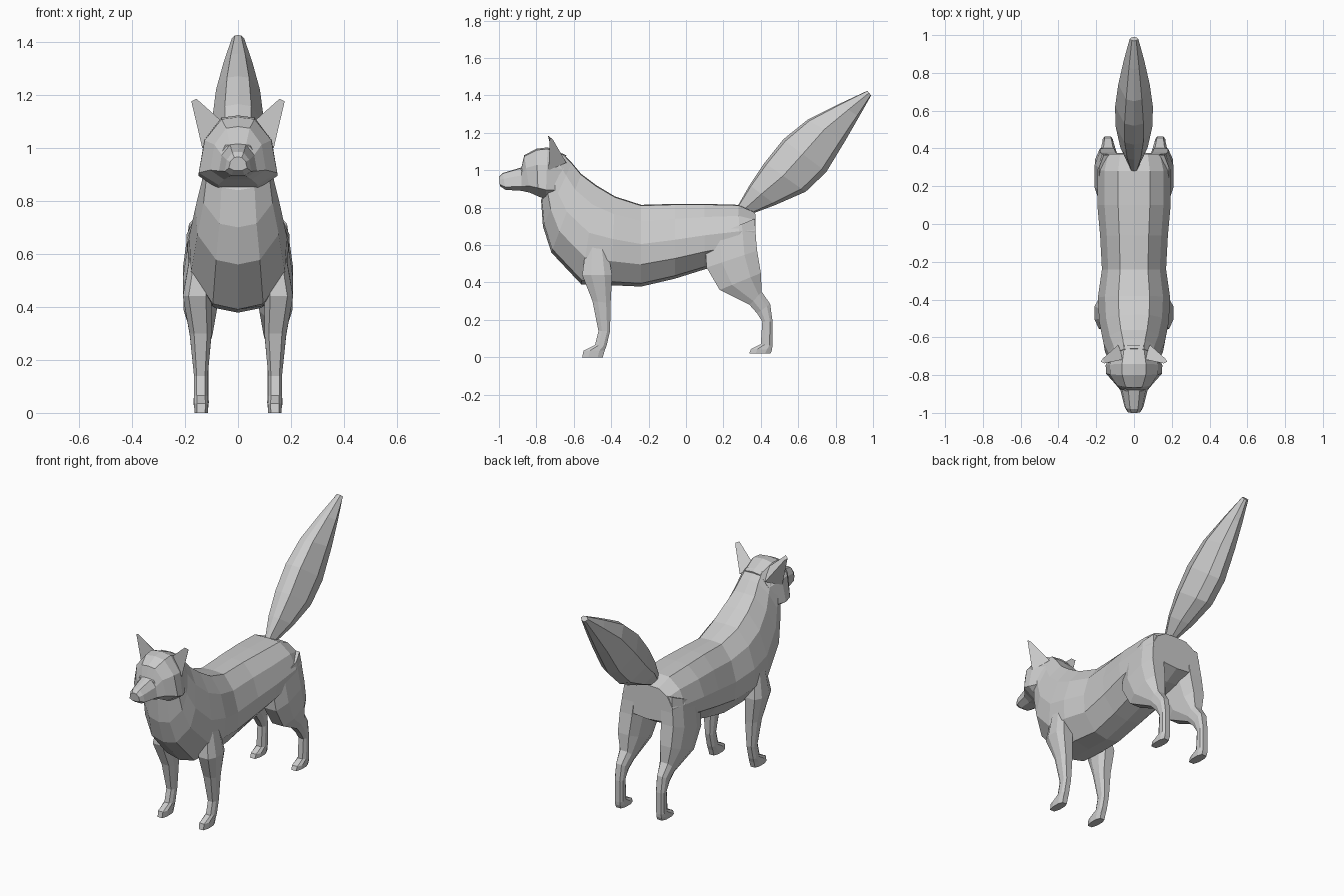
import bpy, bmesh

fur = bpy.data.materials.new("light grey")
fur.diffuse_color = (0.6, 0.6, 0.6, 1)


def finish(name, bm):
    bmesh.ops.recalc_face_normals(bm, faces=bm.faces)
    me = bpy.data.meshes.new(name)
    bm.to_mesh(me)
    bm.free()
    me.materials.append(fur)
    ob = bpy.data.objects.new(name, me)
    bpy.context.collection.objects.link(ob)
    return ob


def bridge(bm, loops):
    """Skin a list of vertex loops and cap both ends."""
    n = len(loops[0])
    for a, b in zip(loops, loops[1:]):
        for i in range(n):
            j = (i + 1) % n
            bm.faces.new((a[i], a[j], b[j], b[i]))
    bm.faces.new(loops[0])
    bm.faces.new(loops[-1])


def loft(name, rings, half):
    """Rings: top y, top z, bottom y, bottom z, half width. Half: (width, height) fractions."""
    bm = bmesh.new()
    section = half + [(-u, v) for u, v in half[-2:0:-1]]
    bridge(bm, [[bm.verts.new((u * w, yb + (yt - yb) * v, zb + (zt - zb) * v))
                 for u, v in section] for yt, zt, yb, zb, w in rings])
    return finish(name, bm)


def leg(name, rings, side):
    """Rings: front y, front z, back y, back z, inner x, outer x."""
    bm = bmesh.new()
    loops = []
    for yf, zf, yb, zb, xi, xo in rings:
        xm, loop = (xi + xo) / 2, []
        for t, x in ((0, xm - (xm - xi) * .6), (0, xm + (xo - xm) * .6), (.3, xo),
                     (.75, xo), (1, xm + (xo - xm) * .6), (1, xm - (xm - xi) * .6),
                     (.75, xi), (.3, xi)):
            loop.append(bm.verts.new((side * x, yf + (yb - yf) * t, zf + (zb - zf) * t)))
        loops.append(loop)
    bridge(bm, loops)
    return finish(name, bm)


# Torso and neck
loft("body", [
    (.37, .775, .375, .57, .175), (.28, .815, .29, .52, .2), (.1, .82, .1, .47, .2),
    (-.06, .82, -.06, .42, .185), (-.24, .815, -.24, .378, .175),
    (-.38, .86, -.4, .385, .197), (-.48, .92, -.56, .39, .19),
    (-.56, .98, -.72, .56, .165), (-.61, 1.04, -.765, .7, .14),
    (-.66, 1.09, -.775, .84, .125)],
    [(0, 1), (.42, .99), (.78, .8), (.97, .52), (.93, .27), (.5, .04), (0, 0)])

# Head with muzzle
loft("head", [
    (-.64, 1.08, -.68, .85, .12), (-.74, 1.122, -.75, .845, .15),
    (-.8, 1.115, -.79, .86, .148), (-.865, 1.08, -.835, .88, .105),
    (-.88, 1.015, -.88, .89, .072), (-.98, .985, -.965, .895, .05),
    (-1, .965, -.995, .915, .034)],
    [(0, 1), (.42, .97), (.85, .66), (1, .18), (.5, 0), (0, 0)])

# Bushy tail
loft("tail", [
    (.28, .815, .36, .77, .03), (.34, .92, .48, .815, .072), (.42, 1.04, .64, .885, .098),
    (.52, 1.165, .75, .99, .1), (.65, 1.27, .85, 1.155, .083),
    (.82, 1.355, .925, 1.285, .054), (.97, 1.425, .99, 1.4, .023)],
    [(0, 1), (.5, .95), (1, .55), (.6, .1), (0, 0)])

front_rings = [
    (-.53, .62, -.43, .64, .09, .175), (-.555, .44, -.395, .44, .1, .208),
    (-.5, .3, -.403, .29, .1, .182), (-.468, .14, -.406, .14, .114, .166),
    (-.487, .065, -.425, .06, .114, .166), (-.548, .035, -.435, .035, .112, .166),
    (-.555, 0, -.445, 0, .114, .164)]
rear_rings = [
    (.1, .63, .365, .74, .06, .185), (.11, .48, .38, .57, .07, .208),
    (.18, .36, .4, .45, .08, .205), (.34, .28, .405, .35, .095, .178),
    (.38, .235, .45, .285, .108, .168), (.408, .19, .463, .19, .112, .166),
    (.4, .07, .462, .06, .112, .166), (.348, .045, .46, .04, .11, .168),
    (.338, .02, .452, .02, .112, .166)]
for side, label in ((-1, "left"), (1, "right")):
    leg("front_leg_" + label, front_rings, side)
    leg("rear_leg_" + label, rear_rings, side)

    # Pointed ear
    bm = bmesh.new()
    base = [(.05, -.715, 1.09), (.135, -.735, 1.0), (.085, -.64, 1.04)]
    tip = [(.157, -.738, 1.185), (.176, -.728, 1.175), (.165, -.712, 1.165)]
    bridge(bm, [[bm.verts.new((side * x, y, z)) for x, y, z in loop] for loop in (base, tip)])
    finish("ear_" + label, bm)

    # Eye brow ridge beside the muzzle
    bm = bmesh.new()
    base = [(.02, -.85, 1.03), (.055, -.85, 1.02), (.085, -.84, .985), (.06, -.86, .95)]
    tip = [(.025, -.885, 1.01), (.045, -.885, 1.005), (.06, -.875, .985), (.05, -.885, .96)]
    bridge(bm, [[bm.verts.new((side * x, y, z)) for x, y, z in loop] for loop in (base, tip)])
    finish("eye_ridge_" + label, bm)
